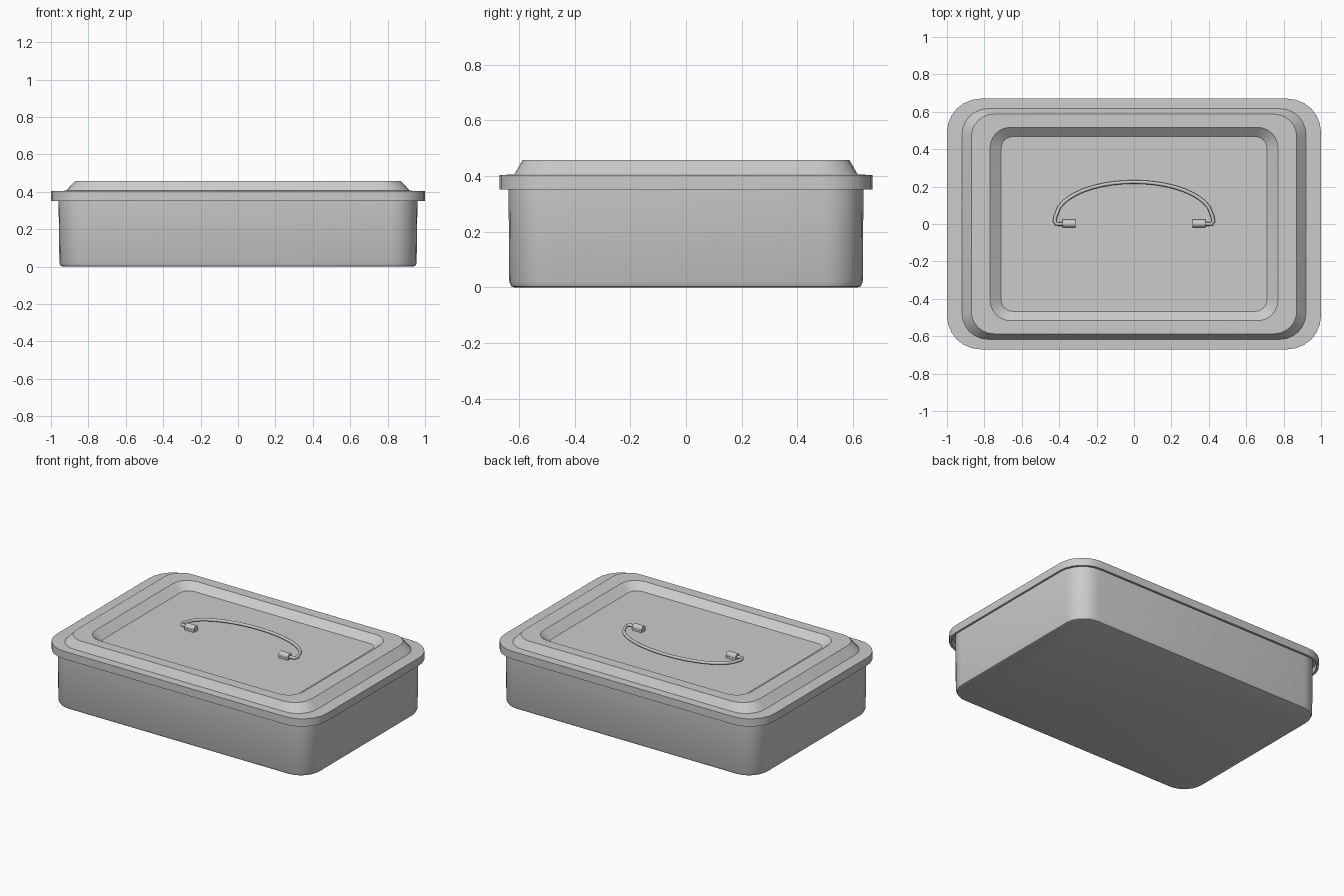
import bpy, bmesh, math
from mathutils import Vector

if "Cube" in bpy.data.objects:
    bpy.data.objects.remove(bpy.data.objects["Cube"])


def rounded_loop(hx, hy, r, z, seg=6):
    """Points of a rounded rectangle, counter-clockwise."""
    pts = []
    for k, (sx, sy) in enumerate([(1, 1), (-1, 1), (-1, -1), (1, -1)]):
        for i in range(seg + 1):
            a = math.radians(90 * (k + i / seg))
            pts.append((sx * (hx - r) + r * math.cos(a),
                        sy * (hy - r) + r * math.sin(a), z))
    return pts


def finish(ob, angle):
    bpy.ops.object.select_all(action='DESELECT')
    bpy.context.view_layer.objects.active = ob
    ob.select_set(True)
    bpy.ops.object.shade_smooth_by_angle(angle=math.radians(angle))


def loft(name, sections, angle=30):
    """Closed skin through rounded rectangles (half x, half y, radius, z)."""
    bm = bmesh.new()
    rings = [[bm.verts.new(p) for p in rounded_loop(*s)] for s in sections]
    n = len(rings[0])
    for a, b in zip(rings, rings[1:]):
        for i in range(n):
            j = (i + 1) % n
            bm.faces.new((a[i], a[j], b[j], b[i]))
    bm.faces.new(rings[0])
    bm.faces.new(rings[-1])
    bmesh.ops.recalc_face_normals(bm, faces=bm.faces)
    me = bpy.data.meshes.new(name)
    bm.to_mesh(me)
    bm.free()
    ob = bpy.data.objects.new(name, me)
    bpy.context.collection.objects.link(ob)
    finish(ob, angle)
    return ob


# Hollow tray with a small fillet round the base
loft("tray", [
    (0.935, 0.615, 0.12, 0.0), (0.948, 0.628, 0.135, 0.004),
    (0.955, 0.635, 0.14, 0.02), (0.96, 0.638, 0.145, 0.385),
    (0.945, 0.623, 0.13, 0.385), (0.94, 0.62, 0.125, 0.015)])

# Lid: underside, skirt, rim, raised shoulder and sunken panel
loft("lid", [
    (0.70, 0.455, 0.05, 0.398), (0.90, 0.60, 0.12, 0.392),
    (0.985, 0.655, 0.165, 0.392), (0.985, 0.655, 0.165, 0.352),
    (1.0, 0.67, 0.18, 0.352), (1.0, 0.67, 0.18, 0.404),
    (0.92, 0.617, 0.14, 0.406), (0.87, 0.587, 0.12, 0.458),
    (0.77, 0.517, 0.11, 0.458), (0.71, 0.467, 0.06, 0.415)], 25)

# Wire handle lying flat in the sunken panel
z = 0.433
half = [(0.34, 0.0), (0.39, 0.0), (0.415, 0.0), (0.425, 0.015), (0.42, 0.04)]
for t in range(1, 10):
    a = math.radians(10 + 80 * t / 10)
    half.append((0.42 * math.cos(a), 0.03 + 0.195 * math.sin(a)))
path = half + [(0.0, 0.225)] + [(-x, y) for x, y in reversed(half)]
cu = bpy.data.curves.new("handle", 'CURVE')
cu.dimensions = '3D'
cu.bevel_depth = 0.01
cu.bevel_resolution = 2
cu.use_fill_caps = True
sp = cu.splines.new('POLY')
sp.points.add(len(path) - 1)
for p, (x, y) in zip(sp.points, path):
    p.co = (x, y, z, 1)
handle = bpy.data.objects.new("handle", cu)
bpy.context.collection.objects.link(handle)

# Hinge tubes with their fixing tabs
for side, label in ((-1, "left"), (1, "right")):
    bpy.ops.mesh.primitive_cylinder_add(
        vertices=16, radius=0.021, depth=0.07,
        location=(side * 0.348, 0.002, z), rotation=(0, math.pi / 2, 0))
    hinge = bpy.context.object
    hinge.name = label + "_hinge"
    finish(hinge, 30)
    bpy.ops.mesh.primitive_cube_add(size=1, location=(side * 0.348, 0.002, 0.418))
    tab = bpy.context.object
    tab.name = label + "_hinge_tab"
    tab.scale = (0.07, 0.042, 0.022)
